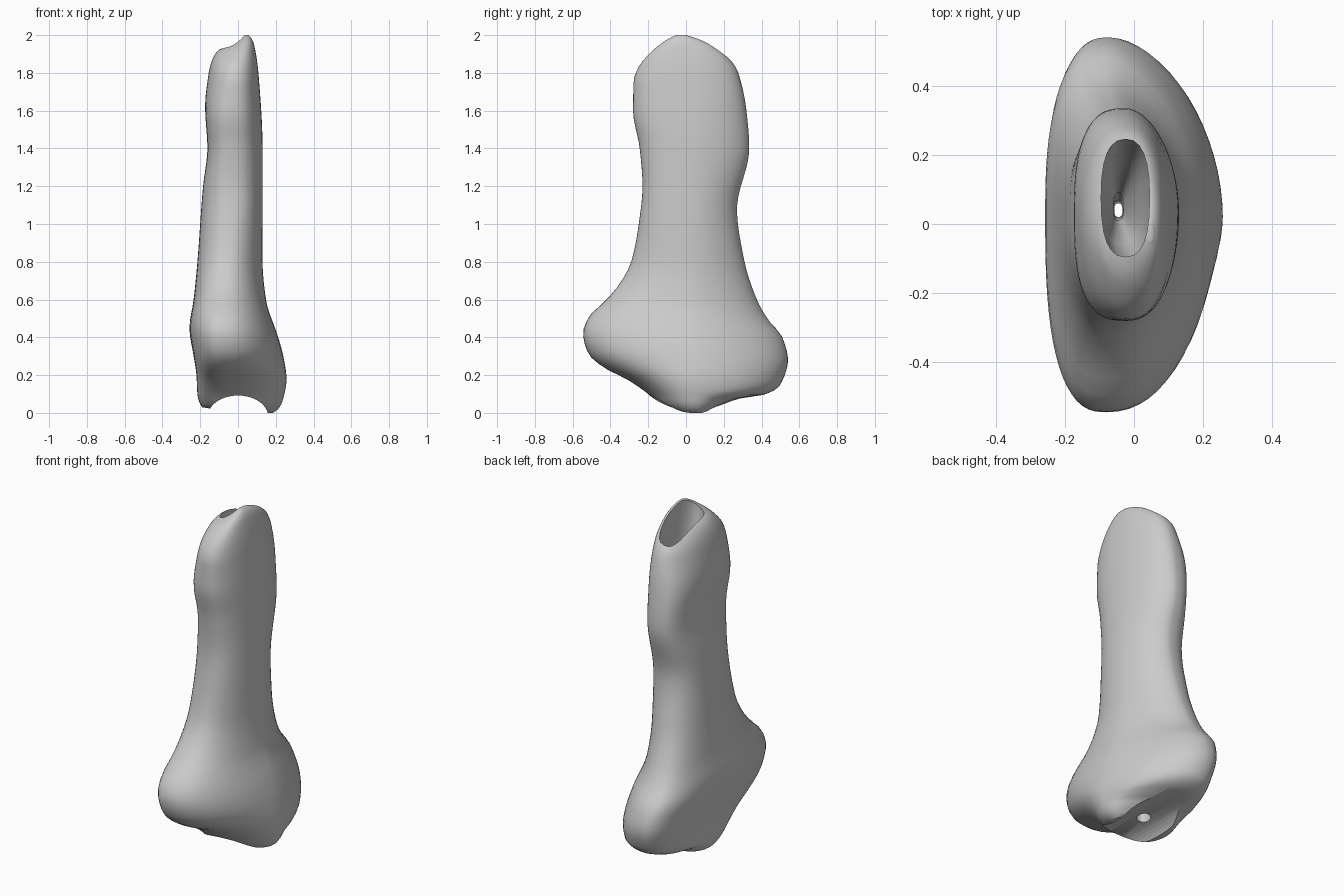
import bpy, bmesh, math

cube = bpy.data.objects.get("Cube")
if cube:
    bpy.data.objects.remove(cube, do_unlink=True)

bone_grey = bpy.data.materials.new("bone grey")
bone_grey.use_nodes = True
colour = (0.6, 0.6, 0.6, 1)
bone_grey.diffuse_color = colour
bone_grey.node_tree.nodes["Principled BSDF"].inputs["Base Color"].default_value = colour


def profile(points, z):
    """Smooth curve through (height, value) points."""
    if z <= points[0][0]:
        return points[0][1]
    if z >= points[-1][0]:
        return points[-1][1]
    i = next(k for k in range(len(points) - 1) if points[k + 1][0] >= z)

    def slope(k):
        if k == 0 or k == len(points) - 1:
            j = min(k, len(points) - 2)
            return (points[j + 1][1] - points[j][1]) / (points[j + 1][0] - points[j][0])
        before = (points[k][1] - points[k - 1][1]) / (points[k][0] - points[k - 1][0])
        after = (points[k + 1][1] - points[k][1]) / (points[k + 1][0] - points[k][0])
        if before * after <= 0:
            return 0
        return 2 * before * after / (before + after)

    (za, a), (zb, b) = points[i], points[i + 1]
    h = zb - za
    t = (z - za) / h
    return ((2 * t**3 - 3 * t**2 + 1) * a + (t**3 - 2 * t**2 + t) * h * slope(i)
            + (3 * t**2 - 2 * t**3) * b + (t**3 - t**2) * h * slope(i + 1))


def section(z, x0, x1, y0, y1, px, py, powers, count):
    """Closed outline of four rounded quadrants: right, back left, front left."""
    right, back_left, front_left = powers
    ring = []
    for k in range(count):
        angle = math.tau * k / count
        c, s = math.cos(angle), math.sin(angle)
        power = 2 / (right if c < 0 else back_left if s > 0 else front_left)
        dx = abs(c) ** power * (x1 - px if c > 0 else x0 - px)
        dy = abs(s) ** power * (y1 - py if s > 0 else y0 - py)
        ring.append((px + dx, py + dy, z))
    return ring


def loft(name, rings):
    bm = bmesh.new()
    loops = [[bm.verts.new(p) for p in ring] for ring in rings]
    n = len(loops[0])
    for low, high in zip(loops, loops[1:]):
        for k in range(n):
            j = (k + 1) % n
            bm.faces.new((low[k], low[j], high[j], high[k]))
    bm.faces.new(loops[0][::-1])
    bm.faces.new(loops[-1])
    bmesh.ops.recalc_face_normals(bm, faces=bm.faces)
    mesh = bpy.data.meshes.new(name)
    bm.to_mesh(mesh)
    bm.free()
    mesh.materials.append(bone_grey)
    obj = bpy.data.objects.new(name, mesh)
    bpy.context.collection.objects.link(obj)
    return obj


def carve(target, cutter):
    cutter.hide_render = True
    bpy.context.view_layer.objects.active = target
    cut = target.modifiers.new("carve", "BOOLEAN")
    cut.operation = "DIFFERENCE"
    cut.solver = "EXACT"
    cut.object = cutter
    bpy.ops.object.modifier_apply(modifier=cut.name)
    bpy.data.objects.remove(cutter, do_unlink=True)


# Silhouette of the bone on each side, by height
right_side = [(0, .14), (.012, -.05), (.03, -.19), (.1, -.215), (.2, -.22), (.3, -.235),
              (.45, -.257), (.6, -.235), (.8, -.215), (1.2, -.185), (1.4, -.162),
              (1.62, -.174), (1.8, -.155), (1.86, -.14), (1.92, -.105), (1.944, -.05),
              (1.975, 0), (2, .035)]
left_side = [(0, .185), (.02, .212), (.06, .235), (.18, .257), (.3, .24), (.4, .213),
             (.6, .148), (.8, .13), (1.4, .13), (1.8, .108), (1.95, .085), (1.985, .07), (2, .055)]
front_side = [(0, .02), (.01, -.05), (.03, -.12), (.1, -.2), (.17, -.3), (.25, -.45),
              (.32, -.52), (.42, -.545), (.5, -.52), (.6, -.42), (.7, -.34), (.8, -.29),
              (1, -.25), (1.2, -.23), (1.4, -.245), (1.6, -.28), (1.75, -.278), (1.82, -.257),
              (1.9, -.195), (1.96, -.125), (1.985, -.085), (2, -.05)]
back_side = [(0, .08), (.01, .13), (.03, .19), (.08, .3), (.1, .43), (.15, .5), (.28, .54),
             (.4, .51), (.5, .43), (.6, .375), (.8, .31), (1.08, .27), (1.4, .335),
             (1.6, .32), (1.8, .277), (1.87, .235), (1.92, .175), (1.96, .11), (1.985, .05), (2, 0)]
pivot_x = [(0, .165), (.03, -.02), (.2, -.06), (.4, -.08), (.8, -.05), (1.2, -.025),
           (1.8, -.02), (1.95, .03), (2, .045)]
pivot_y = [(0, .05), (.2, .02), (1.4, .04), (1.9, -.01), (2, -.03)]

# Corner fullness of the cross-section, by height
right_corner = [(0, 2.2), (.3, 2.7), (1, 2.5), (1.5, 3), (1.8, 2.1), (2, 1.9)]
back_left_corner = [(0, 2), (.2, 1.85), (.5, 1.65), (.9, 1.75), (1.5, 1.85), (1.85, 2.2), (2, 2.2)]
front_left_corner = [(0, 2), (.2, 1.9), (.4, 2.2), (.7, 2), (1.2, 2.3), (2, 2.3)]

# Bone body
rings = []
steps = 64
for i in range(steps + 1):
    z = 1 - math.cos(math.pi * i / steps)
    powers = [profile(p, z) for p in (right_corner, back_left_corner, front_left_corner)]
    limits = [profile(p, z) for p in (right_side, left_side, front_side, back_side,
                                      pivot_x, pivot_y)]
    rings.append(section(z, *limits, powers, 64))
bone = loft("bone", rings)

# Groove between the two lower lips
groove_rings = []
for y in (-.9, .9):
    groove_rings.append([(.16 * math.cos(math.tau * k / 40), y,
                          -.02 + .112 * math.sin(math.tau * k / 40)) for k in range(40)])
carve(bone, loft("groove_cutter", groove_rings))

# Marrow hollow, wide at the top opening and narrow through the shaft
hollow = [(-.3, -.03, .04, .04, .05), (.2, -.035, .04, .03, .04), (.5, -.045, .04, .012, .02),
          (1.4, -.045, .05, .015, .04), (1.7, -.035, .06, .055, .12), (1.85, -.025, .075, .07, .17),
          (2.2, -.025, .075, .07, .17)]
carve(bone, loft("hollow_cutter", [
    section(z, x - a, x + a, y - b, y + b, x, y, (2.5, 2.5, 2.5), 24)
    for z, x, y, a, b in hollow]))

bpy.ops.object.select_all(action="DESELECT")
bone.select_set(True)
bpy.context.view_layer.objects.active = bone
bpy.ops.object.shade_smooth_by_angle(angle=math.radians(45))
